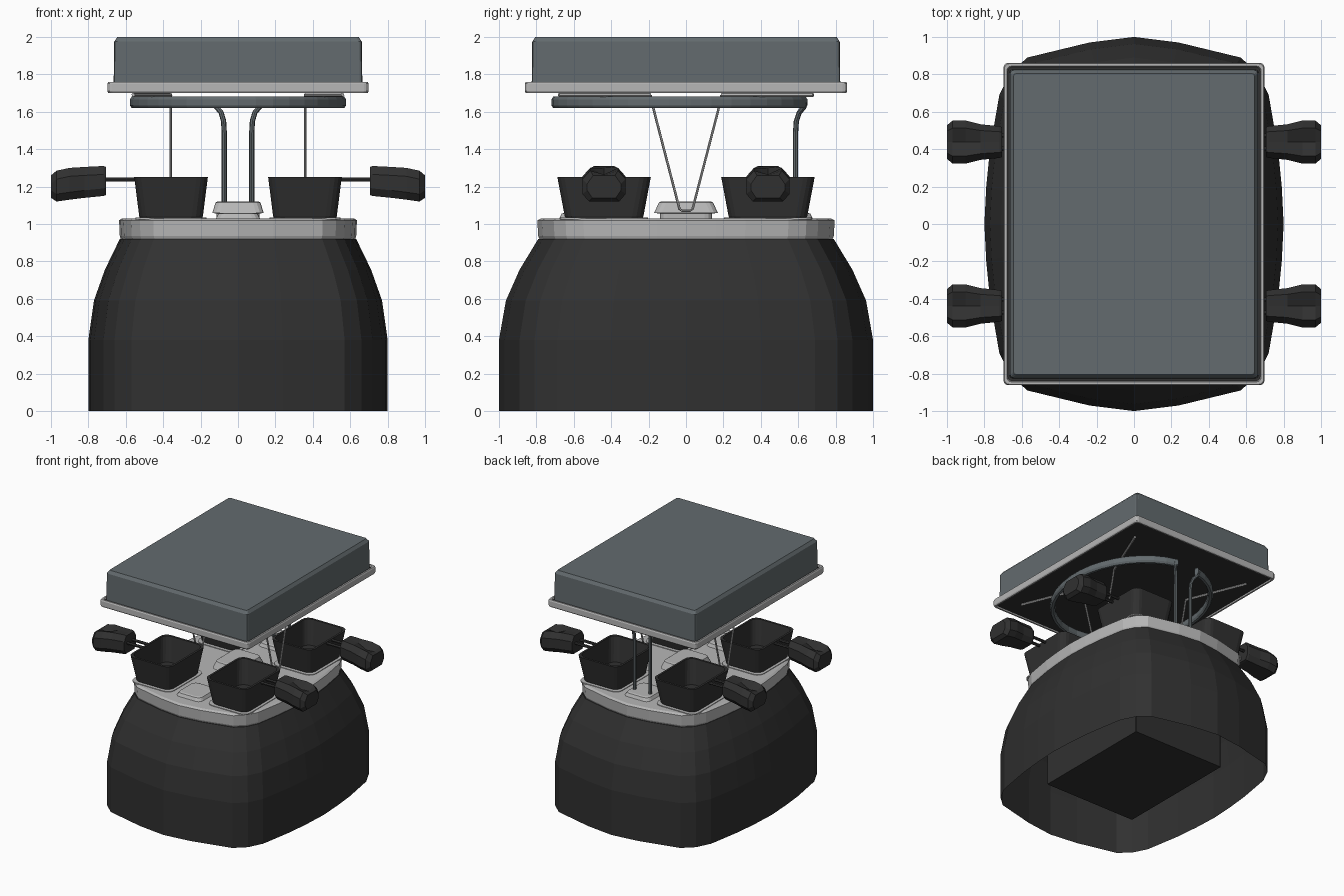
import bpy, bmesh, math
from mathutils import Vector

if "Cube" in bpy.data.objects:
    bpy.data.objects.remove(bpy.data.objects["Cube"])


def material(name, r, g, b):
    m = bpy.data.materials.new(name)
    m.diffuse_color = (r, g, b, 1)
    m.use_nodes = True
    m.node_tree.nodes["Principled BSDF"].inputs["Base Color"].default_value = m.diffuse_color
    return m


BLACK = material("black plastic", 0.03, 0.03, 0.03)
SLATE = material("slate grey", 0.125, 0.146, 0.156)
LIGHT = material("light grey metal", 0.47, 0.47, 0.47)


def loft(name, rings, mat, cap_start=True, cap_end=True, closed=False):
    """Skin a list of equal-length point rings."""
    bm = bmesh.new()
    vs = [[bm.verts.new(p) for p in ring] for ring in rings]
    n = len(vs[0])
    pairs = list(zip(vs, vs[1:])) + ([(vs[-1], vs[0])] if closed else [])
    for a, b in pairs:
        for i in range(n):
            j = (i + 1) % n
            bm.faces.new((a[i], a[j], b[j], b[i]))
    if cap_start and not closed:
        bm.faces.new(vs[0])
    if cap_end and not closed:
        bm.faces.new(vs[-1])
    bmesh.ops.recalc_face_normals(bm, faces=bm.faces)
    me = bpy.data.meshes.new(name)
    bm.to_mesh(me)
    bm.free()
    me.materials.append(mat)
    ob = bpy.data.objects.new(name, me)
    bpy.context.collection.objects.link(ob)
    return ob


def rrect(hx, hy, r, z, cx=0, cy=0, n=3):
    """Rounded rectangle outline."""
    pts = []
    for k, (sx, sy) in enumerate([(1, 1), (-1, 1), (-1, -1), (1, -1)]):
        for i in range(n + 1):
            a = math.pi / 2 * (k + i / n)
            pts.append((cx + sx * (hx - r) + r * math.cos(a),
                        cy + sy * (hy - r) + r * math.sin(a), z))
    return pts


def tube(name, path, r, mat, sides=6):
    """Round rod along a path."""
    path = [Vector(p) for p in path]
    rings = []
    side = None
    for i, p in enumerate(path):
        t = (path[min(i + 1, len(path) - 1)] - path[max(i - 1, 0)]).normalized()
        if side is None:
            side = t.orthogonal()
        side = (side - t * side.dot(t)).normalized()
        up = t.cross(side)
        rings.append([p + r * (math.cos(a) * side + math.sin(a) * up)
                      for a in (2 * math.pi * k / sides for k in range(sides))])
    return loft(name, rings, mat)


# bulged outline shared by the body and the deck
Q = [(.8, 0), (.79, .2), (.77, .4), (.72, .69), (.66, .81), (.57, .89), (.24, .97), (0, 1)]
OUT = Q + [(-x, y) for x, y in Q[-2::-1]]
OUT += [(x, -y) for x, y in OUT[-2:0:-1]]


def outline(s, z):
    return [(x * s, y * s, z) for x, y in OUT]


# body shell, open underneath, with the inner housing
loft("body_shell", [outline(s, z) for s, z in
     [(1, 0), (1, .38), (.963, .59), (.89, .755), (.79, .92)]], BLACK, cap_start=False)
loft("inner_housing", [rrect(.425, .53, .005, z, n=1) for z in (.08, .915)], BLACK)

# deck plate with raised pads and centre block
loft("deck_plate", [outline(s, z) for s, z in
     [(.78, .91), (.79, .935), (.795, 1.02), (.775, 1.03)]], LIGHT)
loft("centre_block", [rrect(hx, hy, .04, z) for hx, hy, z in
     [(.115, .14, 1.03), (.115, .14, 1.055), (.137, .17, 1.06), (.12, .145, 1.115), (.11, .135, 1.12)]], LIGHT)
for s, nm in ((-1, "front"), (1, "back")):
    loft(nm + "_deck_pad", [rrect(.12 - d, .13 - d, .04, z, 0, s * .55) for d, z in
         [(0, 1.025), (.015, 1.055), (.03, 1.06)]], LIGHT)

# four small pans with grips
for sx in (-1, 1):
    for sy in (-1, 1):
        cx, cy = sx * .358, sy * .438
        tag = ("left" if sx < 0 else "right") + ("_front" if sy < 0 else "_back")
        loft("pan_base_pad_" + tag, [rrect(.19, .235, .06, z, cx, cy) for z in (1.025, 1.035)], LIGHT)
        loft("pan_" + tag, [rrect(hx, hy, .06, z, cx, cy, 4) for hx, hy, z in
             [(.165, .205, 1.032), (.17, .21, 1.04), (.197, .25, 1.252), (.18, .232, 1.252),
              (.157, .197, 1.05)]], BLACK)
        for o in (-.035, .035):
            tube("pan_arm_" + tag, [(sx * .54, cy + o, 1.238), (sx * .73, cy + o, 1.238)], .012, BLACK)
        secs = []
        for x, w, zb, zt, d in [(.705, .08, 1.155, 1.305, 0), (.72, .085, 1.15, 1.31, 0),
                                (.82, .095, 1.14, 1.305, .005), (.9, .115, 1.13, 1.3, .04),
                                (.97, .115, 1.12, 1.285, .02), (1.0, .09, 1.14, 1.26, 0)]:
            secs.append([(sx * x, cy + y, z) for y, z in
                         [(-w, zb + .04), (-w * .7, zb), (w * .7, zb), (w, zb + .04), (w, zt - .045),
                          (w * .65, zt), (0, zt - d), (-w * .65, zt), (-w, zt - .045)]])
        loft("pan_grip_" + tag, secs, BLACK)

# oval heating element, open at the back, on two bent legs
rings = []
for i in range(37):
    a = math.radians(100 + 340 * i / 36)
    rings.append([((.56 + .02 * u) * math.cos(a), -.03 + (.67 + .02 * u) * math.sin(a), 1.65 + .031 * v)
                  for u, v in ((1, -.5), (1, .5), (.5, 1), (-.5, 1), (-1, .5), (-1, -.5), (-.5, -1), (.5, -1))])
loft("heating_element", rings, SLATE)
for sx in (-1, 1):
    tube("element_leg", [(sx * .073, .585, 1.03), (sx * .073, .585, 1.48), (sx * .077, .59, 1.55),
                         (sx * .09, .605, 1.595), (sx * .115, .63, 1.625), (sx * .12, .635, 1.65)], .014, SLATE, 8)

# wire supports: a V with splayed arms under the griddle
for sx in (-1, 1):
    x = sx * .36
    tube("support_wire", [(x, -.19, 1.69), (x, -.17, 1.6), (x, -.035, 1.08), (x, -.02, 1.07),
                          (x, .02, 1.07), (x, .035, 1.08), (x, .17, 1.6), (x, .19, 1.69)], .007, LIGHT)
    for sy in (-1, 1):
        tube("support_arm", [(x, sy * .19, 1.69), (sx * .56, sy * .68, 1.69)], .01, LIGHT)

# griddle slab, dark underside and rim frame
loft("griddle_slab", [rrect(hx, hy, .015, z, n=2) for hx, hy, z in
     [(.665, .825, 1.74), (.662, .822, 1.975), (.645, .805, 2.0)]], SLATE)
loft("griddle_underside", [rrect(.675, .84, .015, z, n=2) for z in (1.71, 1.745)], BLACK)
loft("rim_frame", [rrect(.698 - d, .862 - d, .025, z) for d, z in
     [(.005, 1.70), (0, 1.71), (0, 1.75), (.005, 1.76), (.018, 1.76), (.022, 1.75),
      (.022, 1.71), (.018, 1.70)]], LIGHT, closed=True)
